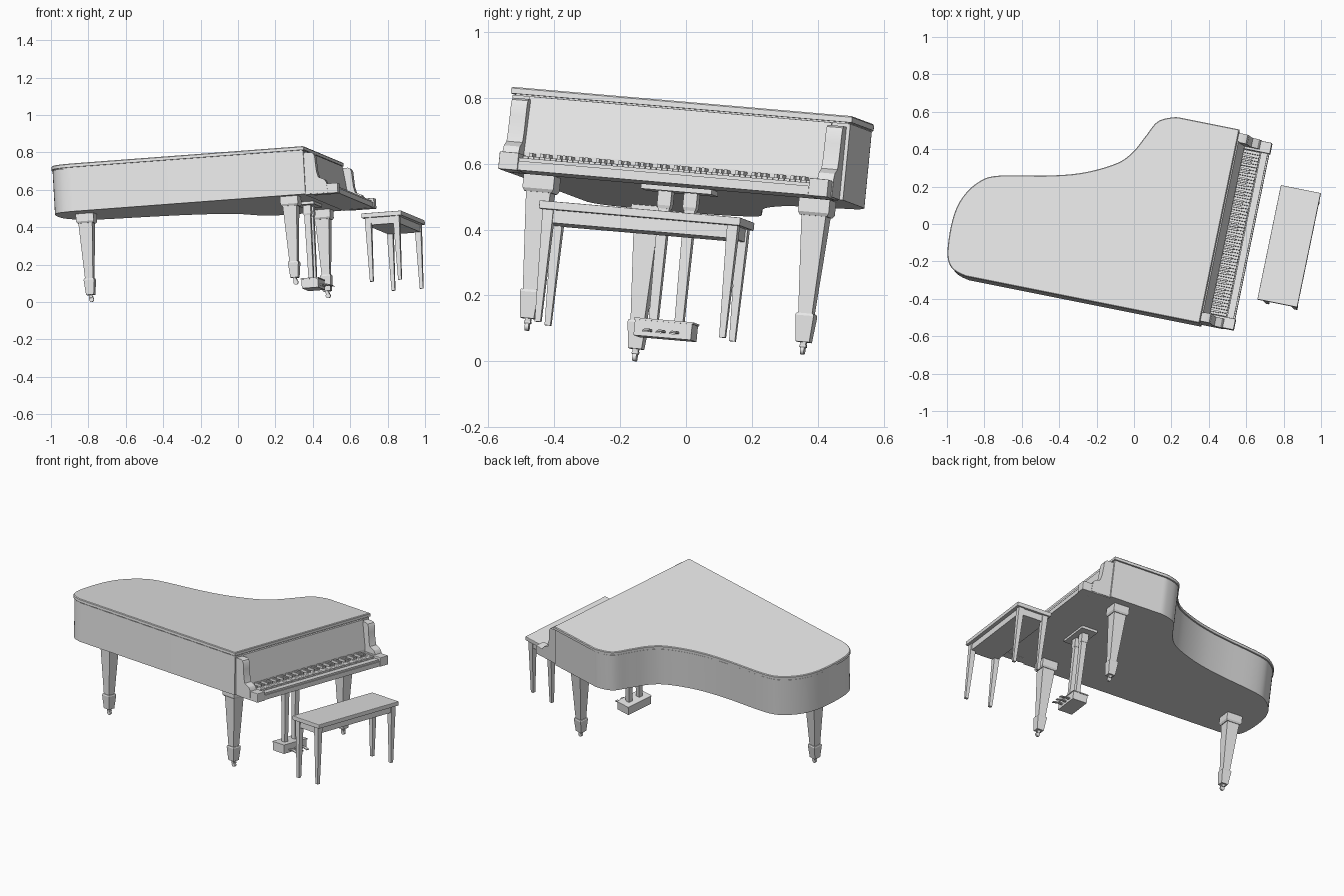
import bpy
import bmesh
import math
from mathutils import Matrix, Vector

cube = bpy.data.objects.get("Cube")
if cube:
    bpy.data.objects.remove(cube)

# One plain grey for everything
grey = bpy.data.materials.new("plain grey")
grey.use_nodes = True
COLOUR = (0.8, 0.8, 0.8, 1.0)
grey.diffuse_color = COLOUR
grey.node_tree.nodes["Principled BSDF"].inputs["Base Color"].default_value = COLOUR

# Tilted frame: x towards the player, y across the keyboard, z up the legs
ALONG = Vector((0.978, -0.1956, 0.0733)).normalized()
UP = ALONG.cross(Vector((0.202, 0.975, -0.084))).normalized()
ACROSS = UP.cross(ALONG)
LID_TOP = 0.73
FRAME = Matrix((ALONG, ACROSS, UP)).transposed().to_4x4()
FRAME.translation = Vector((0.35, -0.53, 0.834)) - LID_TOP * UP
MID = 0.53  # centre line across the keyboard


def loft(bm, rings):
    """Skin a list of equal-length point rings and cap both ends."""
    rows = [[bm.verts.new(p) for p in ring] for ring in rings]
    n = len(rows[0])
    for low, high in zip(rows, rows[1:]):
        for i in range(n):
            j = (i + 1) % n
            bm.faces.new((low[i], low[j], high[j], high[i]))
    bm.faces.new(rows[0][::-1])
    bm.faces.new(rows[-1])


def square(x, y, z, w, d):
    return [(x + sx * w / 2, y + sy * d / 2, z)
            for sx, sy in ((-1, -1), (1, -1), (1, 1), (-1, 1))]


def box(bm, x0, x1, y0, y1, z0, z1):
    loft(bm, [square((x0 + x1) / 2, (y0 + y1) / 2, z, x1 - x0, y1 - y0) for z in (z0, z1)])


def post(bm, x, y, sections):
    """Square post from (height, width) sections."""
    loft(bm, [square(x, y, z, w, w) for z, w in sections])


def side_profile(bm, points, y0, y1):
    loft(bm, [[(x, y, z) for x, z in points] for y in (y0, y1)])


def finish(name, bm, smooth=False, bevel=0):
    bmesh.ops.recalc_face_normals(bm, faces=bm.faces)
    mesh = bpy.data.meshes.new(name)
    bm.to_mesh(mesh)
    bm.free()
    mesh.materials.append(grey)
    obj = bpy.data.objects.new(name, mesh)
    obj.matrix_world = FRAME
    bpy.context.collection.objects.link(obj)
    if bevel:
        mod = obj.modifiers.new("soft edge", "BEVEL")
        mod.width = bevel
        mod.segments = 2
    if smooth:
        bpy.ops.object.select_all(action="DESELECT")
        obj.select_set(True)
        bpy.context.view_layer.objects.active = obj
        bpy.ops.object.shade_smooth_by_angle(angle=math.radians(30))
    return obj


# Plan of the case: straight bass side, rounded tail, waisted treble side
BEND = [(-0.30, 1.061), (-0.36, 1.056), (-0.439, 1.016), (-0.486, 0.926), (-0.537, 0.828),
        (-0.61, 0.753), (-0.768, 0.672), (-0.948, 0.619), (-1.21, 0.566), (-1.309, 0.514),
        (-1.381, 0.412), (-1.409, 0.286), (-1.401, 0.112), (-1.362, 0.031), (-1.275, 0.0)]


def spline(points, steps=5):
    pts = [Vector(p) for p in points]
    pts = [pts[0] + Vector((0.05, 0))] + pts + [pts[-1] + Vector((0.1, 0))]
    out = []
    for p0, p1, p2, p3 in zip(pts, pts[1:], pts[2:], pts[3:]):
        for k in range(steps):
            t = k / steps
            out.append(0.5 * (2 * p1 + (p2 - p0) * t + (2 * p0 - 5 * p1 + 4 * p2 - p3) * t ** 2
                              + (3 * p1 - p0 - 3 * p2 + p3) * t ** 3))
    return out + [pts[-2]]


PLAN = [Vector((0, 0)), Vector((0, 1.061))] + spline(BEND)


def plan_ring(z, inset):
    """Plan outline at height z, moved inwards by the inset."""
    ring = []
    n = len(PLAN)
    for i, p in enumerate(PLAN):
        d0 = (p - PLAN[i - 1]).normalized()
        d1 = (PLAN[(i + 1) % n] - p).normalized()
        inward = Vector((-d0.y - d1.y, d0.x + d1.x)) / (1 + d0.dot(d1))
        ring.append((p.x + inward.x * inset, p.y + inward.y * inset, z))
    return ring


bm = bmesh.new()
loft(bm, [plan_ring(0.473, 0.005), plan_ring(0.706, 0.005)])
finish("case", bm, smooth=True)

bm = bmesh.new()
loft(bm, [plan_ring(0.704, 0.012), plan_ring(0.711, 0.012)])
finish("lid_gap", bm, smooth=True)

bm = bmesh.new()
loft(bm, [plan_ring(0.71, 0.0), plan_ring(0.726, 0.0), plan_ring(LID_TOP, 0.004)])
finish("lid", bm, smooth=True)

# Keyboard: bed, slip, sloping fallboard and scrolled cheeks
bm = bmesh.new()
box(bm, -0.01, 0.165, 0.02, 1.04, 0.47, 0.498)
finish("key_bed", bm)

bm = bmesh.new()
box(bm, 0.122, 0.158, 0.07, 0.99, 0.498, 0.508)
finish("key_slip", bm)

bm = bmesh.new()
side_profile(bm, [(-0.01, 0.49), (0.03, 0.49), (0.03, 0.535), (0.006, 0.705), (-0.01, 0.705)],
             0.06, 1.0)
finish("fallboard", bm)

CHEEK = [(-0.01, 0.473), (-0.01, 0.695), (0.035, 0.695), (0.047, 0.689), (0.054, 0.675),
         (0.056, 0.64), (0.06, 0.59), (0.068, 0.56), (0.085, 0.552), (0.1, 0.545),
         (0.11, 0.53), (0.115, 0.473)]
bm = bmesh.new()
for y0, y1 in ((0.015, 0.065), (0.995, 1.045)):
    side_profile(bm, CHEEK, y0, y1)
finish("cheeks", bm, smooth=True)

bm = bmesh.new()
for y0, y1 in ((0.018, 0.078), (0.982, 1.042)):
    box(bm, 0.03, 0.17, y0, y1, 0.468, 0.522)
finish("key_blocks", bm, bevel=0.003)

# 52 naturals with 36 sharps in the usual two-three pattern
KEY_START, KEY_WIDTH = 0.08, 0.90 / 52
naturals, sharps = bmesh.new(), bmesh.new()
for i in range(52):
    y = KEY_START + i * KEY_WIDTH
    box(naturals, 0.025, 0.118, y + 0.0008, y + KEY_WIDTH - 0.0008, 0.496, 0.517)
    if i < 51 and i % 7 in (0, 2, 3, 5, 6):
        edge = y + KEY_WIDTH
        box(sharps, 0.025, 0.083, edge - 0.005, edge + 0.005, 0.515, 0.53)
finish("natural_keys", naturals)
finish("sharp_keys", sharps)

# Three tapered legs with collars, feet and casters
LEG = [(0.115, 0.042), (0.425, 0.076)]
COLLAR = [(0.422, 0.084), (0.432, 0.096), (0.478, 0.096)]
FOOT = [(0.038, 0.042), (0.118, 0.057), (0.125, 0.052)]
for name, x, y in (("left_front_leg", -0.106, 0.10), ("right_front_leg", -0.106, 0.957),
                   ("tail_leg", -1.245, 0.207)):
    bm = bmesh.new()
    for part in (LEG, COLLAR, FOOT, [(0.02, 0.014), (0.04, 0.018)]):
        post(bm, x, y, part)
    finish(name, bm)
    bm = bmesh.new()
    turn = Matrix.Translation((x + 0.004, y, 0.013)) @ Matrix.Rotation(math.pi / 2, 4, "X")
    bmesh.ops.create_cone(bm, cap_ends=True, segments=14, radius1=0.013, radius2=0.013,
                          depth=0.012, matrix=turn)
    box(bm, x - 0.006, x + 0.012, y - 0.01, y + 0.01, 0.022, 0.03)
    finish(name + "_caster", bm, smooth=True)

# Pedal lyre
LX = -0.095
bm = bmesh.new()
box(bm, LX - 0.05, LX + 0.05, MID - 0.11, MID + 0.11, 0.458, 0.474)
finish("lyre_top_plate", bm)
bm = bmesh.new()
for side in (-1, 1):
    post(bm, LX, MID + side * 0.04, [(0.055, 0.026), (0.41, 0.034)])
    post(bm, LX, MID + side * 0.04, [(0.405, 0.036), (0.415, 0.042), (0.46, 0.042)])
finish("lyre_posts", bm)
bm = bmesh.new()
box(bm, LX - 0.045, LX + 0.045, MID - 0.089, MID + 0.089, 0.012, 0.06)
box(bm, LX - 0.048, LX + 0.048, MID - 0.092, MID + 0.092, 0.06, 0.066)
finish("pedal_box", bm)
bm = bmesh.new()
PEDAL = [(0.04, 0.032), (0.07, 0.034), (0.105, 0.026), (0.105, 0.021), (0.07, 0.028), (0.04, 0.026)]
for k in (-1, 0, 1):
    y = MID + k * 0.042
    side_profile(bm, [(LX + x, z) for x, z in PEDAL], y - 0.009, y + 0.009)
finish("pedals", bm)

# Bench
BX = 0.36
bm = bmesh.new()
box(bm, BX - 0.109, BX + 0.109, MID - 0.313, MID + 0.313, 0.342, 0.367)
finish("bench_seat", bm, bevel=0.003)
bm = bmesh.new()
box(bm, BX - 0.087, BX + 0.087, MID - 0.297, MID + 0.297, 0.303, 0.343)
finish("bench_apron", bm)
bm = bmesh.new()
for sx in (-1, 1):
    for sy in (-1, 1):
        post(bm, BX + sx * 0.077, MID + sy * 0.287, [(0.0, 0.018), (0.30, 0.032), (0.343, 0.033)])
finish("bench_legs", bm)
